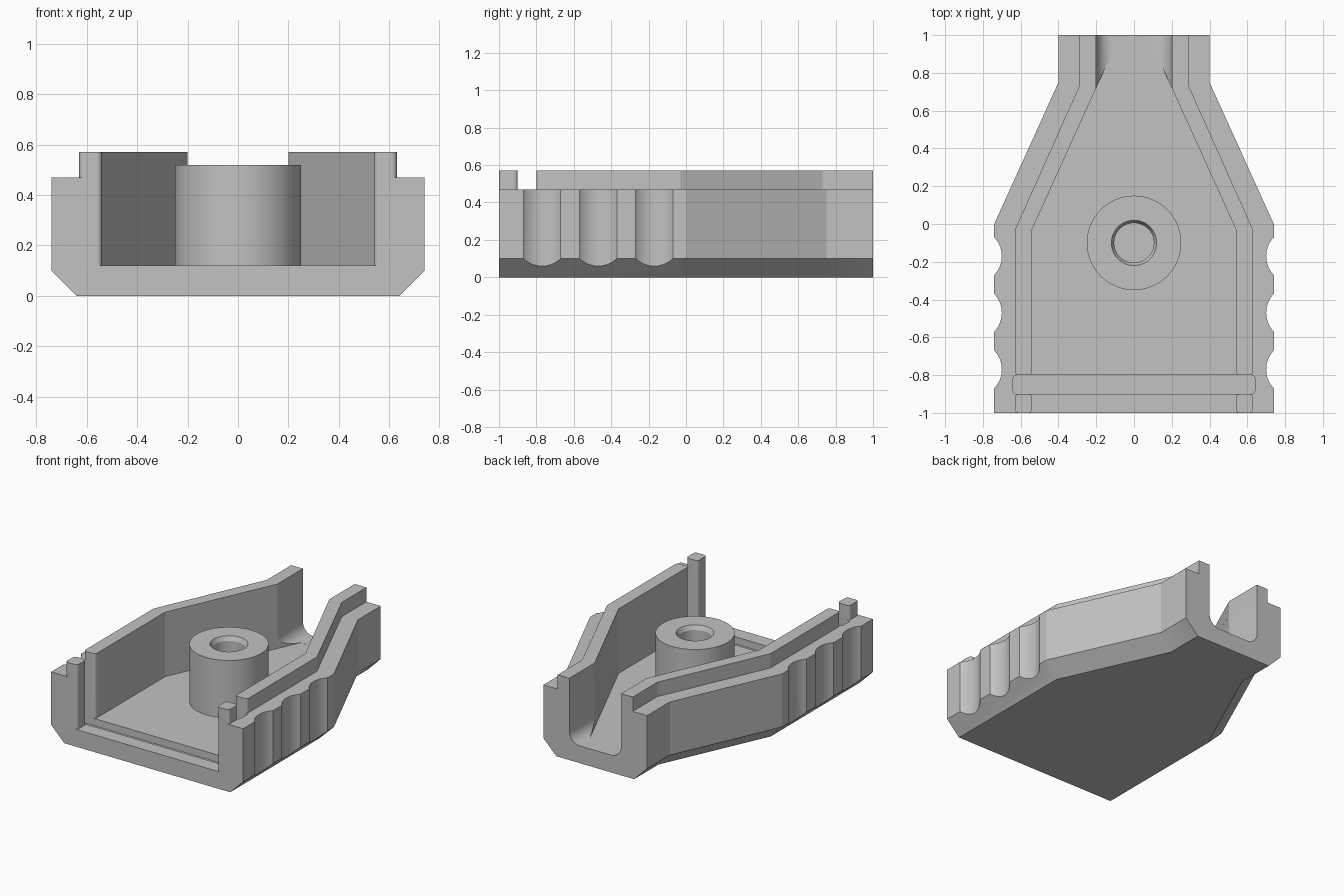
import bpy, bmesh, math
from math import cos, sin, radians

if "Cube" in bpy.data.objects:
    bpy.data.objects.remove(bpy.data.objects["Cube"])

grey = bpy.data.materials.new("light_grey")
grey.use_nodes = True
grey.diffuse_color = (0.54, 0.54, 0.54, 1)
grey.node_tree.nodes["Principled BSDF"].inputs["Base Color"].default_value = grey.diffuse_color


def loft(name, rings):
    """Closed solid through rings of equally many 3D points."""
    bm = bmesh.new()
    loops = [[bm.verts.new(p) for p in ring] for ring in rings]
    n = len(loops[0])
    for a, b in zip(loops, loops[1:]):
        for i in range(n):
            bm.faces.new((a[i], a[(i + 1) % n], b[(i + 1) % n], b[i]))
    bm.faces.new(loops[0][::-1])
    bm.faces.new(loops[-1])
    bmesh.ops.recalc_face_normals(bm, faces=bm.faces)
    mesh = bpy.data.meshes.new(name)
    bm.to_mesh(mesh)
    bm.free()
    mesh.materials.append(grey)
    ob = bpy.data.objects.new(name, mesh)
    bpy.context.collection.objects.link(ob)
    return ob


def prism(name, outline, z0, z1):
    return loft(name, [[(x, y, z) for x, y in outline] for z in (z0, z1)])


def arc(cx, cy, r, start, end, steps=8):
    angles = [radians(start + (end - start) * i / steps) for i in range(steps + 1)]
    return [(cx + r * cos(a), cy + r * sin(a)) for a in angles]


def rounded_box(x0, x1, y0, y1, r):
    return (arc(x1 - r, y0 + r, r, -90, 0) + arc(x1 - r, y1 - r, r, 0, 90)
            + arc(x0 + r, y1 - r, r, 90, 180) + arc(x0 + r, y0 + r, r, 180, 270))


def flip(points):
    return [(-x, y) for x, y in reversed(points)]


def activate(ob):
    bpy.ops.object.select_all(action='DESELECT')
    ob.select_set(True)
    bpy.context.view_layer.objects.active = ob


def cut(ob, cutter):
    mod = ob.modifiers.new("cut", 'BOOLEAN')
    mod.operation, mod.solver, mod.object = 'DIFFERENCE', 'EXACT', cutter
    activate(ob)
    bpy.ops.object.modifier_apply(modifier=mod.name)
    bpy.data.objects.remove(cutter)


FLOOR, SHELF, TOP = 0.12, 0.47, 0.57
R = 0.02

# Housing: tapered outline with chamfered lower sides
outer = [(0.74, -1), (0.74, 0), (0.40, 0.75), (0.40, 1)]
under = [(0.64, -1), (0.64, -0.02), (0.30, 0.73), (0.30, 1)]
levels = [(under, 0), (outer, 0.10), (outer, SHELF)]
housing = loft("housing", [[(x, y, z) for x, y in side + flip(side)] for side, z in levels])

# Main cavity, with eased corners at the front opening and the slot
side = ([(0.56, -1.1)] + arc(0.56, -0.98, R, 270, 180) + arc(0.56, -0.92, R, 180, 90)
        + [(0.60, -0.90), (0.60, -0.80)] + arc(0.56, -0.78, R, 270, 180)
        + [(0.54, -0.03), (0.13, 0.875)])
cut(housing, prism("cavity_cutter", side + flip(side), FLOOR, 1))

# Cross slot near the front
cut(housing, prism("slot_cutter", rounded_box(-0.64, 0.64, -0.90, -0.80, R), 0.07, 1))

# Round-bottomed channel through the neck
profile = [(0.20, 1)] + arc(0.12, FLOOR + 0.0805, 0.08, 0, -90)
profile += flip(profile)
cut(housing, loft("neck_cutter", [[(x, y, z) for x, z in profile] for y in (0.71, 1.1)]))

# Finger grip scallops
for s in (-1, 1):
    for y in (-0.77, -0.47, -0.17):
        cut(housing, prism("grip_cutter", arc(s * 0.845, y, 0.145, 0, 354.375, 63), -0.1, 1))

# Raised lips and small front posts on both walls
lip = ([(0.20, 1), (0.20, 0.72), (0.54, -0.03)]
       + arc(0.56, -0.78, R, 180, 270) + arc(0.61, -0.78, R, 270, 360)
       + [(0.63, -0.03), (0.29, 0.73), (0.29, 1)])
post = rounded_box(0.54, 0.63, -1, -0.90, R)
parts = [housing]
for label, mirror in (("left", lambda p: p), ("right", flip)):
    parts.append(prism(label + "_lip", mirror(lip), SHELF, TOP))
    parts.append(prism(label + "_front_post", mirror(post), SHELF, TOP))

# Screw boss: turned profile with a chamfered bore
bm = bmesh.new()
turned = [(0.25, FLOOR), (0.25, 0.52), (0.12, 0.52), (0.105, 0.49), (0.105, FLOOR)]
verts = [bm.verts.new((r, 0, z)) for r, z in turned]
edges = [bm.edges.new(pair) for pair in zip(verts, verts[1:])]
bmesh.ops.spin(bm, geom=verts + edges, cent=(0, 0, 0), axis=(0, 0, 1),
               angle=math.tau, steps=64, use_merge=True)
bmesh.ops.remove_doubles(bm, verts=bm.verts, dist=0.0001)
bmesh.ops.recalc_face_normals(bm, faces=bm.faces)
# An open tube has no clear inside, so point the outer wall outwards
wall = max(bm.faces, key=lambda f: f.calc_center_median().xy.length)
if wall.normal.xy.dot(wall.calc_center_median().xy) < 0:
    bmesh.ops.reverse_faces(bm, faces=bm.faces)
mesh = bpy.data.meshes.new("screw_boss")
bm.to_mesh(mesh)
bm.free()
mesh.materials.append(grey)
boss = bpy.data.objects.new("screw_boss", mesh)
boss.location = (0, -0.1, 0)
bpy.context.collection.objects.link(boss)
parts.append(boss)

# Smooth curved faces, keep the corners crisp
for ob in parts:
    activate(ob)
    bpy.ops.object.shade_smooth_by_angle(angle=radians(20))
